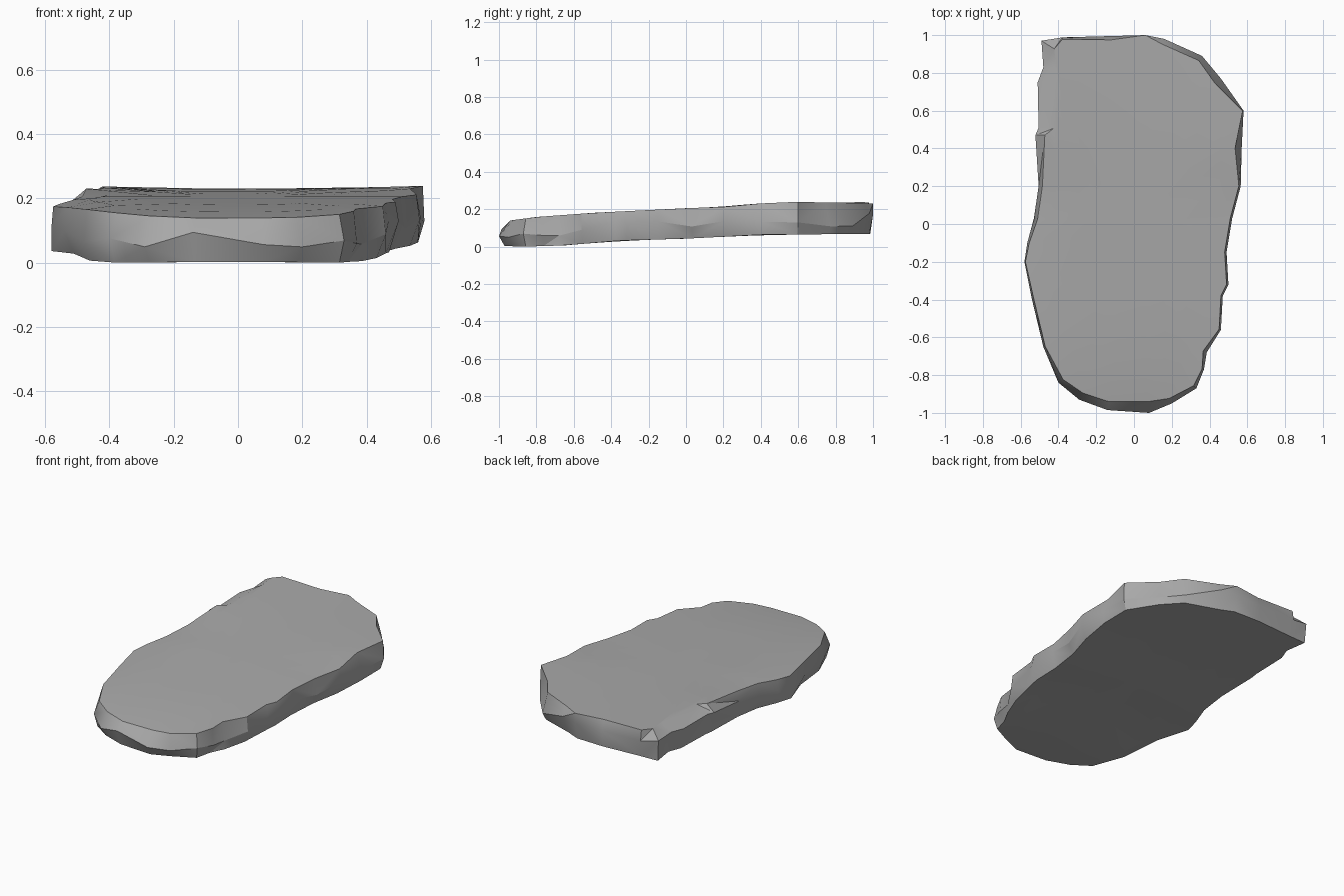
import bpy, bmesh, math, random
from mathutils import Vector

if "Cube" in bpy.data.objects:
    bpy.data.objects.remove(bpy.data.objects["Cube"])

random.seed(4)

# Widest outline, counter-clockwise: x, y, inset of top rim, inset of bottom rim
OUTLINE = [
    (0.08, -1.0, .06, .03), (0.20, -.95, .03, .03), (0.33, -.87, .02, .02),
    (0.37, -.77, .01, .03), (0.385, -.68, .02, .0), (0.46, -.56, .01, .03),
    (0.47, -.38, .01, .01), (0.50, -.32, .01, .03), (0.49, -.15, .01, .02),
    (0.52, .03, .01, .03), (0.565, .20, .01, .03), (0.57, .40, .035, .01),
    (0.58, .60, .005, .02), (0.46, .77, .04, .01), (0.36, .89, .03, .02),
    (0.16, .98, .03, .04), (0.06, 1.0, .0, .02), (-.12, .995, .02, .01),
    (-.38, .988, .01, .02), (-.49, .97, .08, .01), (-.48, .83, .07, .02),
    (-.51, .75, .09, .02), (-.505, .51, .08, .01), (-.522, .47, .05, .02),
    (-.505, .20, .02, .01), (-.53, .03, .02, .02), (-.565, -.10, .01, .01),
    (-.58, -.20, .005, .0), (-.54, -.40, .01, .03), (-.48, -.65, .01, .02),
    (-.40, -.84, .03, .02), (-.29, -.93, .04, .03), (-.14, -.985, .045, .03),
]


def interp(y, table):
    """Height along the slab's length."""
    for (y0, z0), (y1, z1) in zip(table, table[1:]):
        if y <= y1:
            return z0 + (z1 - z0) * max(0, (y - y0) / (y1 - y0))
    return table[-1][1]


def top_z(x, y):
    z = interp(y, [(-.95, .138), (-.8, .158), (-.5, .180), (0, .205), (.6, .226), (1, .231)])
    if x < -.45 and y < .3:
        z -= .16 * (-.45 - x)
    return z + .04 * x * x * (y > .3)


def bottom_z(x, y):
    return interp(y, [(-1, .003), (-.85, 0), (-.65, .006), (-.35, .032), (0, .042), (.4, .063), (1, .068)])


# Outline rings, moved inward along the local normal
n = len(OUTLINE)
pts = [Vector(p[:2]) for p in OUTLINE]


def inset(i, d):
    t = (pts[(i + 1) % n] - pts[i - 1]).normalized()
    return pts[i] + Vector((-t.y, t.x)) * d


bm = bmesh.new()
top, mid, low = [], [], []
for i, (x, y, ti, bi) in enumerate(OUTLINE):
    p, q = inset(i, ti), inset(i, bi)
    zt, zb = top_z(*p), bottom_z(*q)
    f = random.uniform(.3, .7)
    if x < -.47 and y > .45:        # broken ledge at the back left
        f = .75
    if x > .3 and .7 < y < .95:     # sloped back right corner
        f = .25
    top.append(bm.verts.new((p.x, p.y, zt)))
    mid.append(bm.verts.new((x, y, zb + (zt - zb) * f)))
    low.append(bm.verts.new((q.x, q.y, zb)))


def tri_band(a, b):
    """Chipped side wall: alternate the diagonals."""
    for i in range(n):
        j = (i + 1) % n
        if i % 3:
            quads = [(a[i], a[j], b[j]), (a[i], b[j], b[i])]
        else:
            quads = [(a[i], a[j], b[i]), (a[j], b[j], b[i])]
        for q in quads:
            bm.faces.new(q)


def cap(ring, height):
    """Gently curved broad face made of shrinking rings."""
    for s in (.8, .5, .25):
        new = []
        for p in pts:
            x, y = p * s
            new.append(bm.verts.new((x, y, height(x, y))))
        tri_band(ring, new)
        ring = new
    c = bm.verts.new((0, 0, height(0, 0)))
    for i in range(n):
        bm.faces.new((ring[i], ring[(i + 1) % n], c))


tri_band(top, mid)
tri_band(mid, low)
cap(top, top_z)
cap(low, bottom_z)
bmesh.ops.recalc_face_normals(bm, faces=bm.faces)

mesh = bpy.data.meshes.new("stone_slab")
bm.to_mesh(mesh)
bm.free()
slab = bpy.data.objects.new("stone_slab", mesh)
bpy.context.collection.objects.link(slab)

stone = bpy.data.materials.new("grey_stone")
stone.diffuse_color = (.40, .40, .40, 1)
stone.use_nodes = True
stone.node_tree.nodes["Principled BSDF"].inputs["Base Color"].default_value = stone.diffuse_color
mesh.materials.append(stone)

# Smooth broad faces, sharp chipped edges
bpy.context.view_layer.objects.active = slab
slab.select_set(True)
bpy.ops.object.shade_smooth_by_angle(angle=math.radians(30))
